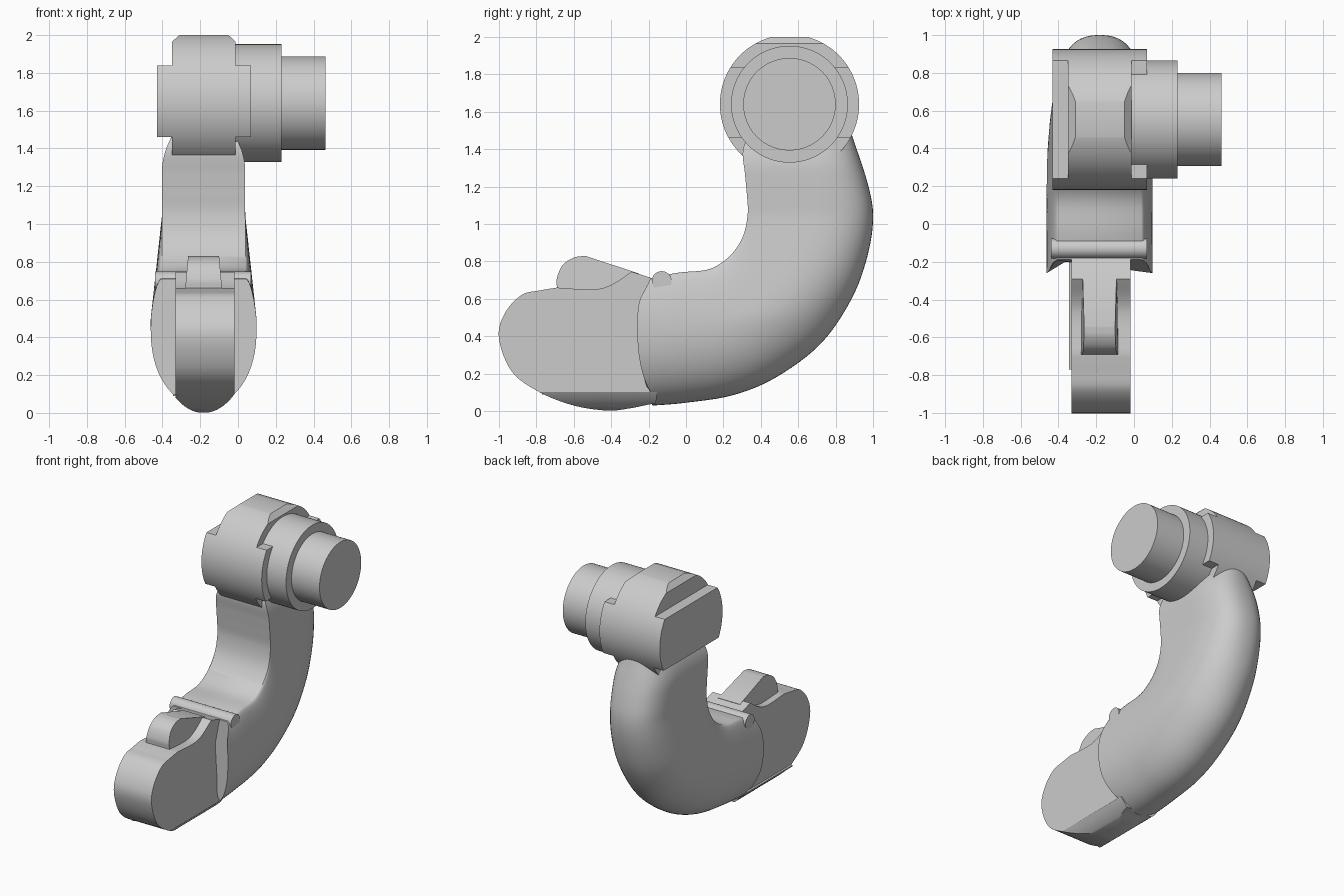
import bpy, bmesh, math
from mathutils import Vector

cube = bpy.data.objects.get("Cube")
if cube:
    bpy.data.objects.remove(cube)

CX = -0.182  # middle plane of the arm
HEAD = (0.553, 1.64)

grey = bpy.data.materials.new("plain grey")
grey.use_nodes = True
grey.diffuse_color = (0.6, 0.6, 0.6, 1)
grey.node_tree.nodes["Principled BSDF"].inputs["Base Color"].default_value = (0.6, 0.6, 0.6, 1)


def finish(name, bm):
    bmesh.ops.recalc_face_normals(bm, faces=bm.faces)
    mesh = bpy.data.meshes.new(name)
    bm.to_mesh(mesh)
    bm.free()
    ob = bpy.data.objects.new(name, mesh)
    bpy.context.collection.objects.link(ob)
    mesh.materials.append(grey)
    return ob


def smooth(ob, angle=30):
    bpy.ops.object.select_all(action='DESELECT')
    ob.select_set(True)
    bpy.context.view_layer.objects.active = ob
    bpy.ops.object.shade_smooth_by_angle(angle=math.radians(angle))


def spline(points, steps=6):
    """Points along a smooth curve through the given points."""
    p = [Vector(q) for q in points]
    p = [2 * p[0] - p[1]] + p + [2 * p[-1] - p[-2]]
    out = []
    for a, b, c, d in zip(p, p[1:], p[2:], p[3:]):
        for i in range(steps):
            t = i / steps
            out.append(0.5 * (2 * b + (c - a) * t + (2 * a - 5 * b + 4 * c - d) * t ** 2
                              + (3 * b - a - 3 * c + d) * t ** 3))
    return out + [p[-2]]


def prism(name, outline, lo, hi, axis):
    """Extrude an outline along x (outline is y, z) or along y (outline is x, z)."""
    bm = bmesh.new()
    rings = []
    for s in (lo, hi):
        rings.append([bm.verts.new((s, a, b) if axis == 'x' else (a, s, b)) for a, b in outline])
    bm.faces.new(rings[0])
    bm.faces.new(rings[1][::-1])
    n = len(outline)
    for i in range(n):
        j = (i + 1) % n
        bm.faces.new((rings[0][i], rings[0][j], rings[1][j], rings[1][i]))
    return finish(name, bm)


def circle(center, r, n=96):
    return [(center[0] + r * math.cos(math.tau * i / n),
             center[1] + r * math.sin(math.tau * i / n)) for i in range(n)]


def intersect(ob, cutter):
    cutter.hide_render = True
    mod = ob.modifiers.new("shape", 'BOOLEAN')
    mod.operation = 'INTERSECT'
    mod.solver = 'EXACT'
    mod.object = cutter
    bpy.context.view_layer.objects.active = ob
    bpy.ops.object.modifier_apply(modifier=mod.name)
    bpy.data.objects.remove(cutter)


# Pivot head: a drum trimmed to a stepped front outline
head = prism("pivot_head", circle(HEAD, 0.372), -0.5, 0.2, 'x')
steps = [(-.43, 1.46), (-.43, 1.84), (-.35, 1.84), (-.35, 1.965), (-.31, 2), (-.05, 2),
         (-.013, 1.965), (-.013, 1.84), (.07, 1.84), (.07, 1.46), (-.013, 1.46),
         (-.013, 1.2), (-.35, 1.2), (-.35, 1.46)]
intersect(head, prism("head_cutter", steps, 0, 1.2, 'y'))
smooth(head)

# Stepped shaft and cross pin
smooth(prism("shaft_collar", circle(HEAD, 0.312), -0.1, 0.23, 'x'))
smooth(prism("shaft_end", circle(HEAD, 0.247), 0.2, 0.462, 'x'))
smooth(prism("cross_pin", circle((-0.13, 0.695), 0.053, 32), -0.44, 0.07, 'x'))

# Curved arm: D-shaped sections between an inner and an outer curve
inner = spline([(-.19, .71), (-.04, .74), (.11, .755), (.2, .8), (.265, .865), (.31, .95),
                (.33, 1.06), (.325, 1.16), (.315, 1.27), (.305, 1.4), (.36, 1.52)])
outer = spline([(-.17, .03), (0, .045), (.25, .085), (.48, .18), (.72, .36), (.885, .6),
                (.97, .83), (1, 1.04), (.97, 1.22), (.895, 1.45), (.865, 1.54)])


def section(t, taper):
    """Half-width share: rounded inner corners below, flatter sides toward the neck."""
    if t < 0.4:
        base = 0.77 + 0.23 * taper
        return base + (1 - base) * math.sqrt(1 - (1 - t / 0.4) ** 4)
    power = 2.2 + 1.2 * taper
    return max(0, 1 - ((t - 0.4) / 0.6) ** power) ** (0.5 - 0.08 * taper)


ts = [0.4 * (i / 8) ** 2 for i in range(8)]
ts += [0.4 + 0.6 * math.sin(math.pi / 2 * i / 16) for i in range(17)]
bm = bmesh.new()
rings = []
for k, (a, b) in enumerate(zip(inner, outer)):
    loop = []
    for side in (-1, 1):
        for t in (ts if side < 0 else ts[-2::-1]):
            y, z = a.lerp(b, t)
            taper = min(1, max(0, (z - 0.5) / 0.55))
            neck = min(1, max(0, (z - 1.28) / 0.18))
            dx = (0.28 - 0.06 * taper - 0.05 * neck ** 2) * section(t, taper)
            # the free end is hollowed toward the tongue
            if k == 0:
                y = -0.18 - 0.08 * max(0, dx - 0.15) / 0.13 * min(1, (0.74 - z) / 0.15)
            loop.append(bm.verts.new((CX + side * dx, y, z)))
    rings.append(loop)
for r, s in zip(rings, rings[1:]):
    for i in range(len(r)):
        j = (i + 1) % len(r)
        bm.faces.new((r[i], r[j], s[j], s[i]))
bm.faces.new(rings[0])
bm.faces.new(rings[-1])
smooth(finish("curved_arm", bm), 35)

# Tongue: flat-sided plate with a rounded nose and a trimmed keel
nose = spline([(-.16, .04), (-.2, .035), (-.3, .015), (-.42, .003), (-.6, .03), (-.78, .1),
               (-.93, .21), (-1, .39), (-.97, .52), (-.88, .62), (-.78, .645), (-.69, .66)])
saddle = spline([(-.69, .66), (-.5, .65), (-.4, .675), (-.29, .745)])
tongue = prism("tongue", nose + saddle[1:] + [Vector((-.18, .71)), Vector((-.12, .69))],
               -0.33, -0.018, 'x')
keel = [(CX + d, 0.45 * (1 - math.sqrt(1 - (d / 0.26) ** 2)))
        for d in (0.2 * i / 16 for i in range(-16, 17))]
intersect(tongue, prism("keel_cutter", keel + [(0.02, 1), (-0.38, 1)], -1.2, 0.2, 'y'))
smooth(tongue)

# Lug: narrow rounded ridge on the tongue, slimmer toward its top
ridge = spline([(-.69, .66), (-.69, .71), (-.66, .78), (-.6, .82), (-.54, .83)])
lug = prism("tongue_lug", [Vector((-.69, .55))] + ridge + [Vector((-.25, .735)), Vector((-.25, .55))],
            CX - 0.1, CX + 0.1, 'x')
for v in lug.data.vertices:
    v.co.x = CX + (v.co.x - CX) * (1 - 0.9 * max(0, v.co.z - 0.63))
smooth(lug)

# Thin lip along the lower edge of the tongue
prism("tongue_lip", [(-.77, .09), (-.2, .09), (-.2, .1), (-.77, .1)], -0.345, -0.32, 'x')
